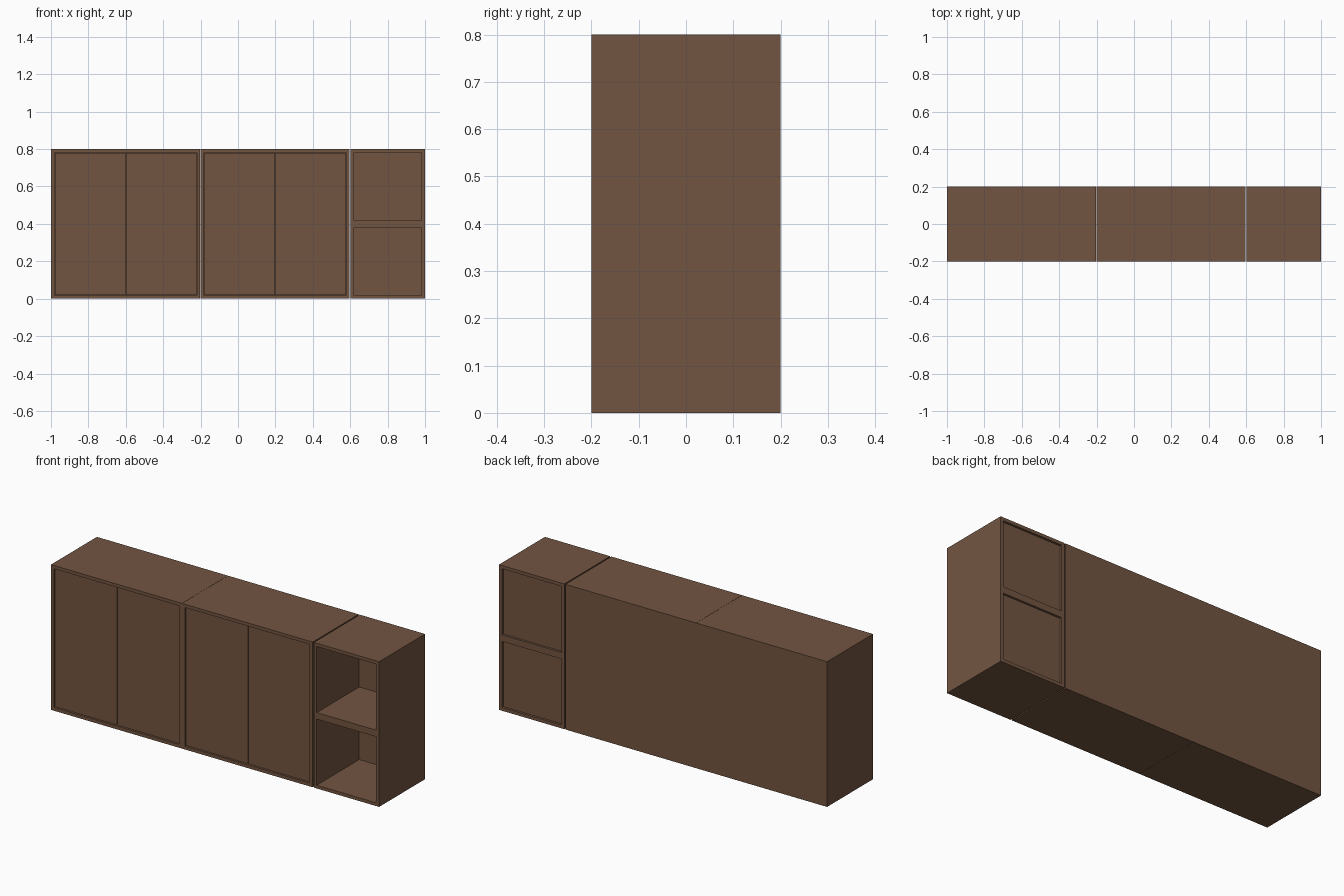
import bpy

default = bpy.data.objects.get("Cube")
if default:
    bpy.data.objects.remove(default, do_unlink=True)

# Single wood colour
wood = bpy.data.materials.new("brown wood")
wood.use_nodes = True
colour = (0.171, 0.091, 0.053, 1)
wood.diffuse_color = colour
bsdf = wood.node_tree.nodes["Principled BSDF"]
bsdf.inputs["Base Color"].default_value = colour
bsdf.inputs["Roughness"].default_value = 0.7

FRONT, BACK = -0.2, 0.2
T = 0.018          # board thickness
GAP = 0.003        # clearance around doors


def board(name, x, y, z):
    """Box spanning the three (low, high) ranges."""
    bpy.ops.mesh.primitive_cube_add(size=1)
    ob = bpy.context.object
    ob.name = name
    spans = (x, y, z)
    ob.location = [(a + b) / 2 for a, b in spans]
    ob.scale = [b - a for a, b in spans]
    bpy.ops.object.transform_apply(location=False, rotation=False, scale=True)
    ob.data.materials.append(wood)
    return ob


def carcass(name, x0, x1, z0, z1, back):
    """Four outer boards and a back panel at the given depth range."""
    depth = (FRONT, BACK)
    board(name + "_bottom", (x0, x1), depth, (z0, z0 + T))
    board(name + "_top", (x0, x1), depth, (z1 - T, z1))
    board(name + "_right_side", (x0, x0 + T), depth, (z0 + T, z1 - T))
    board(name + "_left_side", (x1 - T, x1), depth, (z0 + T, z1 - T))
    board(name + "_back", (x0 + T, x1 - T), back, (z0 + T, z1 - T))


# Two cupboards, each with a pair of slightly recessed doors
for name, x0, x1 in (("right_cupboard", -1, -0.202),
                     ("middle_cupboard", -0.201, 0.595)):
    carcass(name, x0, x1, 0, 0.8, (BACK - T, BACK))
    mid = (x0 + x1) / 2
    door_y = (FRONT + 0.006, FRONT + 0.006 + T)
    door_z = (T + GAP, 0.8 - T - GAP)
    board(name + "_right_door", (x0 + T + GAP, mid - GAP / 2), door_y, door_z)
    board(name + "_left_door", (mid + GAP / 2, x1 - T - GAP), door_y, door_z)

# Two stacked open cubes with recessed back panels
for name, z0 in (("lower_cube", 0), ("upper_cube", 0.4)):
    carcass(name, 0.602, 1, z0, z0 + 0.4, (BACK - 0.012 - T, BACK - 0.012))
